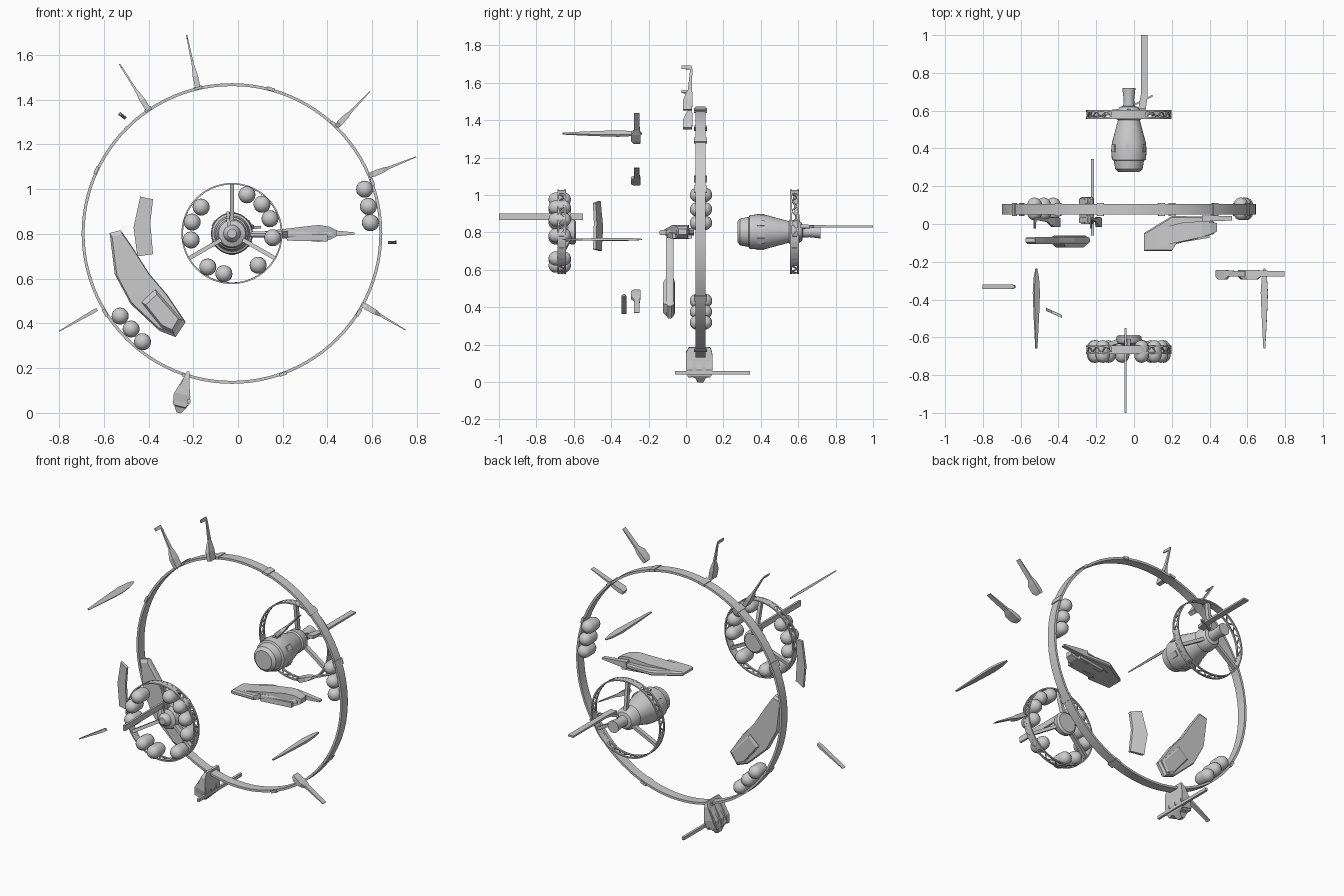
import bpy, bmesh, math
from mathutils import Vector

CX, CZ = -0.027, 0.802          # common axis of ring and pods
Y = Vector((0, 1, 0))
tau = math.tau


def make(name, verts, faces, smooth=False):
    bm = bmesh.new()
    vs = [bm.verts.new(v) for v in verts]
    for f in faces:
        bm.faces.new([vs[i] for i in f])
    bmesh.ops.remove_doubles(bm, verts=bm.verts, dist=1e-5)
    bmesh.ops.recalc_face_normals(bm, faces=bm.faces)
    me = bpy.data.meshes.new(name)
    bm.to_mesh(me)
    bm.free()
    ob = bpy.data.objects.new(name, me)
    bpy.context.collection.objects.link(ob)
    if smooth:
        me.shade_smooth()
        me.set_sharp_from_angle(angle=math.radians(35))
    return ob


def lathe(name, prof, seg=32, c=(CX, CZ), closed=False):
    """Revolve (y, r) points around a y-parallel axis."""
    n = len(prof)
    verts = [(c[0] + r * math.cos(tau * i / seg), y, c[1] + r * math.sin(tau * i / seg))
             for i in range(seg) for y, r in prof]
    faces = [(i * n + j, i * n + (j + 1) % n, (i + 1) % seg * n + (j + 1) % n, (i + 1) % seg * n + j)
             for i in range(seg) for j in range(n if closed else n - 1)]
    return make(name, verts, faces, True)


def loft(name, p0, p1, secs, w=Y):
    """Rectangular sections (t, w_min, w_max, half_thickness) along p0-p1."""
    p0, p1, w = Vector(p0), Vector(p1), Vector(w).normalized()
    n = (p1 - p0).cross(w).normalized()
    verts, faces = [], []
    for t, a, b, h in secs:
        c = p0.lerp(p1, t)
        verts += [c + w * a - n * h, c + w * b - n * h, c + w * b + n * h, c + w * a + n * h]
    for k in range(len(secs) - 1):
        faces += [(4 * k + j, 4 * k + (j + 1) % 4, 4 * k + 4 + (j + 1) % 4, 4 * k + 4 + j) for j in range(4)]
    m = len(verts)
    return make(name, verts, faces + [(0, 1, 2, 3), (m - 4, m - 3, m - 2, m - 1)])


def bar(name, p0, p1, width, thick, w=Y):
    return loft(name, p0, p1, [(t, -width / 2, width / 2, thick / 2) for t in (0, 1)], w)


def slab(name, outline, layers, place):
    """Stack scaled copies of an outline; place(u, v, d) gives 3D points."""
    n = len(outline)
    cu, cv = (sum(p[k] for p in outline) / n for k in (0, 1))
    verts = [place(cu + (u - cu) * s, cv + (v - cv) * s, d) for d, s in layers for u, v in outline]
    faces = [(k * n + j, k * n + (j + 1) % n, (k + 1) * n + (j + 1) % n, (k + 1) * n + j)
             for k in range(len(layers) - 1) for j in range(n)]
    m = len(verts)
    return make(name, verts, faces + [tuple(range(n)), tuple(range(m - n, m))])


def polar(a, r, y):
    a = math.radians(a)
    return Vector((CX + r * math.cos(a), y, CZ + r * math.sin(a)))


def capsule(name, x, z, y):
    prof = [(y - 0.022 - 0.038 * math.cos(a), 0.038 * math.sin(a)) for a in [math.pi / 2 * k / 5 for k in range(6)]]
    prof += [(2 * y - p, r) for p, r in reversed(prof)]
    lathe(name, prof, 20, (x, z))


def hoop(name, y0, y1, r0, r1, seg=64):
    lathe(name, [(y0, r0), (y1, r0), (y1, r1), (y0, r1)], seg, closed=True)


# Large ring with small clamps
hoop("large_ring", 0.05, 0.105, 0.659, 0.672, 96)
for a in (20, 47, 75, 103, 124, 155, 212, 252, 290, 328):
    bar("ring_clamp", polar(a - 1.5, 0.669, 0.077), polar(a + 1.5, 0.669, 0.077), 0.07, 0.014)

# Capsules carried by the large ring
for x, z in [(0.566, 1.0), (0.583, 0.923), (0.592, 0.85), (-0.527, 0.433), (-0.478, 0.375), (-0.427, 0.318)]:
    capsule("ring_capsule", x, z, 0.08)


# Small lattice wheels with three spokes
def wheel(name, y, hub_y, hub_r):
    for e in (-0.018, 0.018):
        hoop(name + "_hoop", y + e - 0.005, y + e + 0.005, 0.219, 0.226)
    for s in (90, 210, 330):
        bar(name + "_spoke", polar(s, hub_r, hub_y), polar(s, 0.221, y), 0.024, 0.018)
        for k in range(6):                       # solid rim near the spoke
            a = s - 24 + 8 * k
            bar(name + "_rim_plate", polar(a, 0.2225, y), polar(a + 8, 0.2225, y), 0.036, 0.006)
        for k in range(8):                       # zigzag lattice
            a, e = s + 24 + 9 * k, 0.018 * (-1) ** k
            bar(name + "_lattice", polar(a, 0.222, y - e), polar(a + 9, 0.222, y + e), 0.006, 0.006,
                polar(a + 4.5, 1, 0) - polar(0, 0, 0))


wheel("rear_wheel", 0.58, 0.60, 0.03)
wheel("front_wheel", -0.665, -0.615, 0.04)

# Rear pod
lathe("rear_pod", [(0.275, 0), (0.275, 0.055), (0.29, 0.072), (0.335, 0.08), (0.34, 0.09), (0.39, 0.094),
                   (0.43, 0.09), (0.50, 0.071), (0.55, 0.058), (0.555, 0.066), (0.60, 0.062), (0.62, 0.048),
                   (0.625, 0.03), (0.66, 0.028), (0.72, 0.035), (0.72, 0)], 32)
for s in (0, 60, 120, 180, 240, 300):
    p = polar(s + 30, 0.093, 0.40)
    bar("pod_hatch", p - Y * 0.02, p + Y * 0.02, 0.03, 0.008, polar(s + 120, 1, 0) - polar(0, 0, 0))
loft("rear_antenna", (0.053, 0.61, 0.832), (0.053, 1.0, 0.832),
     [(0, -0.03, 0.01, 0.01), (0.15, -0.02, 0.018, 0.008), (0.2, -0.016, 0.018, 0.006), (1, -0.016, 0.018, 0.005)], (1, 0, 0))
bar("rear_antenna_arm", (0.0, 0.63, 0.825), (0.10, 0.68, 0.83), 0.012, 0.01, (0, 0, 1))

# Front hub with capsules
lathe("front_hub", [(-0.67, 0), (-0.67, 0.02), (-0.655, 0.034), (-0.64, 0.038), (-0.63, 0.06), (-0.615, 0.066),
                    (-0.597, 0.066), (-0.588, 0.055), (-0.588, 0)], 32)
for x, z in [(0.04, 0.975), (0.107, 0.933), (0.143, 0.868), (0.155, 0.783), (0.09, 0.66),
             (-0.063, 0.622), (-0.135, 0.652), (-0.21, 0.773), (-0.205, 0.853), (-0.165, 0.92)]:
    capsule("wheel_capsule", x, z, -0.675)
bar("front_antenna", (-0.045, -1.0, 0.883), (-0.045, -0.55, 0.883), 0.034, 0.012, (0, 0, 1))
bar("front_antenna_mount", (-0.04, -0.63, 0.83), (-0.045, -0.63, 0.88), 0.03, 0.016)

# Hooked antennas on top of the ring
for p, q in [((-0.40, 1.355), (-0.53, 1.56)), ((-0.18, 1.455), (-0.23, 1.69))]:
    loft("hooked_antenna", (p[0], 0.01, p[1]), (q[0], 0.01, q[1]),
         [(0, -0.025, 0.022, 0.012), (0.22, -0.025, 0.026, 0.012), (0.38, -0.01, 0.024, 0.007),
          (0.45, 0.0, 0.022, 0.005), (0.92, 0.012, 0.024, 0.003), (0.93, -0.034, 0.024, 0.003), (1, -0.034, 0.02, 0.003)])

# Loose fin antennas
for p, q in [((0.44, 1.28), (0.59, 1.437)), ((0.585, 1.06), (0.797, 1.145)), ((0.555, 0.485), (0.75, 0.37))]:
    loft("fin_antenna", (p[0], -0.265, p[1]), (q[0], -0.265, q[1]),
         [(0, -0.015, 0.02, 0.01), (0.1, -0.03, 0.022, 0.013), (0.3, -0.03, 0.022, 0.011), (0.42, -0.012, 0.018, 0.006),
          (1, -0.012, 0.016, 0.002)])
loft("strip_antenna", (-0.63, -0.332, 0.463), (-0.80, -0.332, 0.365),
     [(0, -0.006, 0.006, 0.007), (0.1, -0.013, 0.013, 0.008), (1, -0.013, 0.013, 0.002)])

# Spindle blades pointing forward
for x, z, w in [(0.69, 0.762, (1, 0, 0.05)), (-0.517, 1.328, (1, 0, -0.8))]:
    loft("spindle_blade", (x, -0.235, z), (x, -0.66, z),
         [(0, -0.004, 0.004, 0.003), (0.12, -0.014, 0.014, 0.006), (0.3, -0.019, 0.019, 0.007),
          (0.6, -0.014, 0.014, 0.006), (1, -0.005, 0.005, 0.003)], w)

# Curved loose panel
slab("curved_panel", [(-0.437, 0.967), (-0.38, 0.955), (-0.392, 0.85), (-0.38, 0.71), (-0.45, 0.70), (-0.467, 0.83)],
     [(-0.008, 1), (0.008, 1)], lambda u, v, d: (u, -0.472 - (u + 0.42) * 0.45 + d, v))

# Large left plate with raised tail block
plate = [(-0.574, 0.804), (-0.525, 0.817), (-0.475, 0.746), (-0.395, 0.62), (-0.315, 0.527), (-0.234, 0.406),
         (-0.279, 0.339), (-0.35, 0.366), (-0.48, 0.487), (-0.551, 0.62)]
xz = lambda u, v, d: (u, d, v)
slab("left_plate", plate, [(-0.107, 0.93), (-0.095, 1), (-0.078, 1), (-0.068, 0.95)], xz)
slab("left_plate_block", [(-0.432, 0.495), (-0.37, 0.552), (-0.25, 0.415), (-0.285, 0.355), (-0.34, 0.38)],
     [(-0.124, 0.8), (-0.108, 1), (-0.065, 1), (-0.06, 0.85)], xz)

# Right winged nacelle
slab("right_wing", [(0.053, -0.048), (0.053, -0.143), (0.20, -0.143), (0.222, -0.106), (0.423, -0.053),
                    (0.423, 0.012), (0.36, 0.04), (0.20, 0.042)],
     [(0.785, 0.95), (0.79, 1), (0.803, 1), (0.812, 0.93)], lambda u, v, d: (u, v, d))
loft("right_nacelle", (0.12, -0.06, 0.80), (0.44, -0.02, 0.803),
     [(0, -0.06, 0.03, 0.012), (0.4, -0.05, 0.05, 0.026), (0.75, -0.04, 0.045, 0.038), (0.9, -0.03, 0.035, 0.03),
      (1, -0.02, 0.025, 0.014)])
loft("right_nacelle_tail", (0.36, 0.03, 0.803), (0.52, 0.03, 0.802),
     [(0, -0.018, 0.014, 0.02), (0.4, -0.014, 0.014, 0.014), (1, -0.012, 0.012, 0.005)])
for y in (-0.09, -0.01):
    bar("right_wing_keel", (0.22, y, 0.785), (0.40, y + 0.03, 0.782), 0.025, 0.03)

# Bottom thruster and cross rod
loft("bottom_thruster", (-0.222, 0.075, 0.185), (-0.265, 0.075, 0.0),
     [(0, -0.06, 0.055, 0.006), (0.15, -0.075, 0.065, 0.013), (0.55, -0.075, 0.068, 0.03), (0.78, -0.065, 0.06, 0.034),
      (0.86, -0.025, 0.03, 0.026), (1, -0.014, 0.018, 0.01)])
for y in (0.02, 0.07, 0.12):
    loft("thruster_fin", (-0.232, y, 0.15), (-0.262, y, 0.03),
         [(0, -0.012, 0.012, 0.014), (0.6, -0.015, 0.015, 0.038), (1, -0.01, 0.01, 0.03)])
bar("cross_rod", (-0.22, -0.06, 0.05), (-0.22, 0.343, 0.05), 0.018, 0.014, (0, 0, 1))
